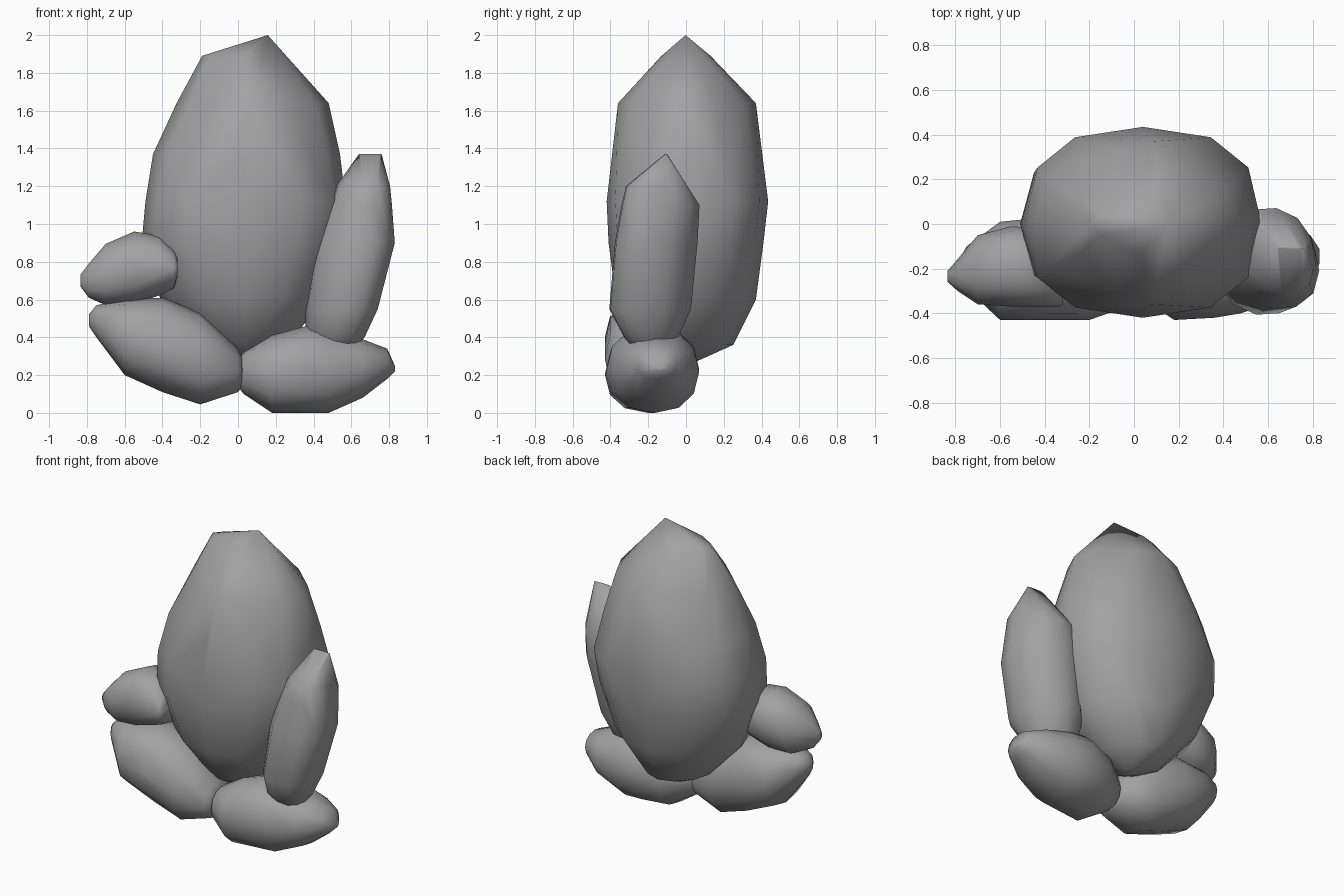
import bpy, bmesh, math
from mathutils import Vector

# Dark stone grey
stone = bpy.data.materials.new("stone_grey")
stone.diffuse_color = (0.36, 0.36, 0.36, 1)


def rock(name, axis, sections, sides=12, skew=0.0):
    """Hull of rings; section = (position, a_min, a_max, b_min, b_max, p).
    p < 1 is boxy, p > 1 diamond-like; skew stretches along a = -b.
    axis 'z': a = x, b = y.  axis 'x': a = y, b = z."""
    bm = bmesh.new()
    for pos, a0, a1, b0, b1, p in sections:
        bulge = lambda v: math.copysign(abs(v) ** p, v)
        for i in range(sides):
            t = 2 * math.pi * i / sides
            a = (a0 + a1) / 2 + (a1 - a0) / 2 * bulge(math.cos(t))
            b = (b0 + b1) / 2 + (b1 - b0) / 2 * bulge(math.sin(t - skew))
            bm.verts.new(Vector((a, b, pos)) if axis == 'z' else Vector((pos, a, b)))
    bmesh.ops.remove_doubles(bm, verts=bm.verts, dist=0.006)
    hull = bmesh.ops.convex_hull(bm, input=bm.verts)
    junk = {g for g in hull["geom_interior"] + hull["geom_unused"]
            if isinstance(g, bmesh.types.BMVert)}
    bmesh.ops.delete(bm, geom=list(junk), context='VERTS')
    bmesh.ops.recalc_face_normals(bm, faces=bm.faces)
    me = bpy.data.meshes.new(name)
    bm.to_mesh(me)
    bm.free()
    me.materials.append(stone)
    ob = bpy.data.objects.new(name, me)
    bpy.context.collection.objects.link(ob)
    bpy.ops.object.select_all(action='DESELECT')
    ob.select_set(True)
    bpy.context.view_layer.objects.active = ob
    bpy.ops.object.shade_smooth_by_angle(angle=math.radians(75))
    return ob


# Tall central boulder
rock("main_boulder", 'z', [
    (2.00, 0.155, 0.16, -0.002, 0.002, 1),
    (1.89, -0.19, 0.25, -0.13, 0.13, 1.4),
    (1.64, -0.325, 0.48, -0.36, 0.37, 1.3),
    (1.37, -0.45, 0.54, -0.39, 0.40, 1.0),
    (1.12, -0.49, 0.57, -0.42, 0.435, 0.8),
    (0.90, -0.51, 0.55, -0.41, 0.41, 0.85),
    (0.60, -0.41, 0.47, -0.37, 0.37, 1.05),
    (0.36, -0.18, 0.25, -0.22, 0.25, 1.1),
    (0.27, 0.00, 0.08, -0.04, 0.05, 1)])

# Upright slab leaning on the right
rock("upright_rock", 'z', [
    (1.37, 0.64, 0.76, -0.112, -0.10, 1),
    (1.20, 0.52, 0.805, -0.32, 0.00, 0.9),
    (1.10, 0.46, 0.815, -0.345, 0.075, 0.9),
    (0.90, 0.39, 0.83, -0.38, 0.065, 0.9),
    (0.55, 0.355, 0.74, -0.41, 0.03, 0.9),
    (0.40, 0.36, 0.67, -0.33, -0.04, 0.9),
    (0.30, 0.42, 0.58, -0.25, -0.10, 1)], skew=0.2)

# Base stone, right
rock("base_rock_right", 'x', [
    (0.00, -0.27, -0.16, 0.14, 0.28, 0.9),
    (0.03, -0.33, -0.09, 0.10, 0.32, 0.9),
    (0.18, -0.43, 0.025, 0.00, 0.41, 0.9),
    (0.36, -0.42, 0.07, 0.00, 0.46, 0.9),
    (0.48, -0.40, 0.07, 0.00, 0.44, 0.9),
    (0.66, -0.34, 0.035, 0.08, 0.39, 0.9),
    (0.79, -0.26, -0.05, 0.18, 0.34, 0.9),
    (0.83, -0.18, -0.11, 0.22, 0.25, 1)])

# Base stone, left
rock("base_rock_left", 'x', [
    (-0.79, -0.23, -0.17, 0.46, 0.52, 0.9),
    (-0.75, -0.29, -0.10, 0.40, 0.57, 0.9),
    (-0.60, -0.43, 0.01, 0.20, 0.60, 0.9),
    (-0.40, -0.43, 0.03, 0.11, 0.61, 0.9),
    (-0.20, -0.43, 0.02, 0.045, 0.53, 0.9),
    (0.00, -0.36, -0.06, 0.11, 0.34, 0.9),
    (0.03, -0.30, -0.15, 0.15, 0.28, 1)])

# Small stone on the left
rock("small_rock_left", 'x', [
    (-0.835, -0.26, -0.21, 0.67, 0.73, 0.9),
    (-0.79, -0.30, -0.16, 0.61, 0.79, 0.9),
    (-0.70, -0.36, -0.05, 0.57, 0.895, 0.9),
    (-0.55, -0.37, -0.01, 0.58, 0.96, 0.9),
    (-0.42, -0.37, -0.02, 0.62, 0.94, 0.9),
    (-0.34, -0.37, -0.08, 0.66, 0.87, 0.9),
    (-0.32, -0.36, -0.12, 0.72, 0.82, 1)])
